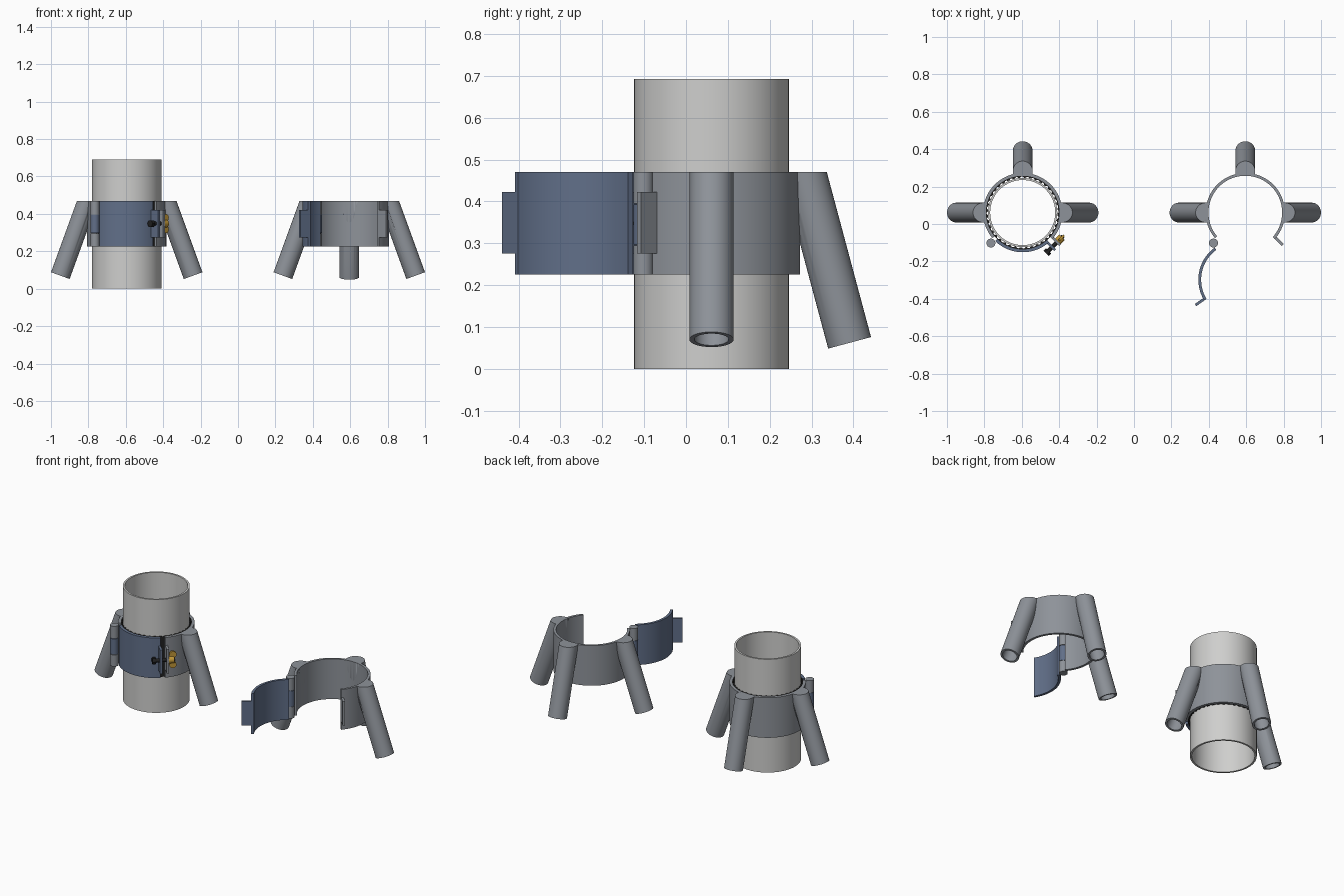
import bpy, bmesh, math
from mathutils import Matrix, Vector

if "Cube" in bpy.data.objects:
    bpy.data.objects.remove(bpy.data.objects["Cube"], do_unlink=True)


def material(name, r, g, b):
    m = bpy.data.materials.new(name)
    m.use_nodes = True
    m.diffuse_color = (r, g, b, 1)
    m.node_tree.nodes["Principled BSDF"].inputs["Base Color"].default_value = (r, g, b, 1)
    return m


GREY = material("steel grey", 0.27, 0.29, 0.32)
BLUE = material("slate blue", 0.12, 0.16, 0.25)
LIGHT = material("light grey", 0.62, 0.62, 0.61)
BLACK = material("rubber black", 0.015, 0.015, 0.015)
GOLD = material("brass gold", 0.55, 0.32, 0.04)

# Shared dimensions
Z0, Z1 = 0.225, 0.47            # collar bottom and top
R_IN, R_OUT = 0.197, 0.212      # collar wall
HINGE = Vector((-0.17, -0.163, 0))
SPLIT = math.radians(-45)       # direction of the clamping flanges
U = Vector((math.cos(SPLIT), math.sin(SPLIT), 0))
T = Vector((-math.sin(SPLIT), math.cos(SPLIT), 0))
BOLT = U * 0.242 + Vector((0, 0, 0.348))


def finish(name, bm, mat, matrix):
    bmesh.ops.recalc_face_normals(bm, faces=bm.faces)
    me = bpy.data.meshes.new(name)
    bm.to_mesh(me)
    bm.free()
    me.materials.append(mat)
    ob = bpy.data.objects.new(name, me)
    bpy.context.collection.objects.link(ob)
    ob.matrix_world = matrix
    bpy.ops.object.select_all(action="DESELECT")
    ob.select_set(True)
    bpy.context.view_layer.objects.active = ob
    bpy.ops.object.shade_smooth_by_angle(angle=math.radians(30))
    return ob


def lathe(profile, closed=True, steps=64):
    bm = bmesh.new()
    vs = [bm.verts.new((r, 0, z)) for r, z in profile]
    pairs = list(zip(vs, vs[1:])) + ([(vs[-1], vs[0])] if closed else [])
    es = [bm.edges.new(p) for p in pairs]
    bmesh.ops.spin(bm, geom=vs + es, cent=(0, 0, 0), axis=(0, 0, 1),
                   angle=math.tau, steps=steps)
    bmesh.ops.remove_doubles(bm, verts=bm.verts, dist=1e-5)
    return bm


def prism(outline, z0, z1):
    bm = bmesh.new()
    f = bm.faces.new([bm.verts.new((p[0], p[1], z0)) for p in outline])
    top = bmesh.ops.extrude_face_region(bm, geom=[f], use_keep_orig=True)["geom"]
    bmesh.ops.translate(bm, vec=(0, 0, z1 - z0),
                        verts=[g for g in top if isinstance(g, bmesh.types.BMVert)])
    return bm


def arc_band(a0, a1, n=48):
    angles = [math.radians(a0 + (a1 - a0) * i / n) for i in range(n + 1)]
    ring = [(R_OUT * math.cos(a), R_OUT * math.sin(a)) for a in angles]
    ring += [(R_IN * math.cos(a), R_IN * math.sin(a)) for a in reversed(angles)]
    return prism(ring, Z0, Z1)


def rod(p0, p1, radius, steps=32):
    d = p1 - p0
    bm = lathe([(0, 0), (radius, 0), (radius, d.length), (0, d.length)], False, steps)
    turn = d.to_track_quat("Z", "Y").to_matrix().to_4x4()
    bm.transform(Matrix.Translation(p0) @ turn)
    return bm


def subtract(ob, bm, matrix):
    cutter = finish("cutter", bm, GREY, matrix)
    cutter.hide_render = True
    mod = ob.modifiers.new("cut", "BOOLEAN")
    mod.operation, mod.solver, mod.object = "DIFFERENCE", "EXACT", cutter
    bpy.context.view_layer.update()
    bpy.context.view_layer.objects.active = ob
    while ob.modifiers[0] != mod:
        bpy.ops.object.modifier_move_up(modifier=mod.name)
    bpy.ops.object.modifier_apply(modifier=mod.name)
    bpy.data.objects.remove(cutter, do_unlink=True)


def flange(name, side, mat, matrix):
    # Radial clamping ear with a bolt hole
    corners = [U * r + T * t * side for r, t in
               ((0.203, 0.012), (0.264, 0.012), (0.264, 0.026), (0.203, 0.026))]
    ob = finish(name, prism(corners, 0.275, 0.422), mat, matrix)
    subtract(ob, rod(BOLT - T * 0.06, BOLT + T * 0.06, 0.017), matrix)


def knuckle(name, z0, z1, mat, matrix):
    up = Vector((0, 0, 1))
    finish(name, rod(HINGE + up * z0, HINGE + up * z1, 0.024), mat, matrix)


def leg(name, azimuth, tilt, foot_r, foot_z, matrix):
    # Socket tube, trimmed level with the collar top and cleared from its bore
    bm = lathe([(0, 0.5), (0.053, 0.5), (0.053, 0), (0.041, 0), (0.041, 0.2), (0, 0.2)],
               False, 40)
    bm.transform(Matrix.Rotation(math.radians(azimuth), 4, "Z")
                 @ Matrix.Translation((foot_r, 0, foot_z))
                 @ Matrix.Rotation(math.radians(-tilt), 4, "Y"))
    bmesh.ops.bisect_plane(bm, geom=bm.verts[:] + bm.edges[:] + bm.faces[:],
                           plane_co=(0, 0, Z1), plane_no=(0, 0, 1), clear_outer=True)
    bmesh.ops.holes_fill(bm, edges=[e for e in bm.edges if e.is_boundary])
    ob = finish(name, bm, GREY, matrix)
    subtract(ob, rod(Vector((0, 0, 0.1)), Vector((0, 0, 0.8)), R_IN, 64), matrix)


def clamp(prefix, x, door_angle):
    base = Matrix.Translation((x, 0.061, 0))
    # Fixed collar with its three sockets
    finish(prefix + "collar", arc_band(-41.6, 220), GREY, base)
    flange(prefix + "collar_flange", 1, GREY, base)
    leg(prefix + "left_leg", 0, 20, 0.355, 0.07, base)
    leg(prefix + "right_leg", 180, 20, 0.355, 0.07, base)
    leg(prefix + "back_leg", 90, 15, 0.33, 0.062, base)
    knuckle(prefix + "lower_knuckle", Z0, 0.295, GREY, base)
    knuckle(prefix + "upper_knuckle", 0.395, Z1, GREY, base)
    # Hinged door
    swing = (base @ Matrix.Translation(HINGE)
             @ Matrix.Rotation(math.radians(door_angle), 4, "Z")
             @ Matrix.Translation(-HINGE))
    finish(prefix + "door", arc_band(226, 311.6, 24), BLUE, swing)
    flange(prefix + "door_flange", -1, BLUE, swing)
    knuckle(prefix + "door_knuckle", 0.297, 0.393, BLUE, swing)
    return base


clamp("open_", 0.595, -100)
base = clamp("closed_", -0.595, 0)

# Pipe held by the closed clamp
finish("pipe", lathe([(0.185, 0), (0.185, 0.692), (0.174, 0.692), (0.174, 0)]), LIGHT, base)

# Ribbed rubber liner between pipe and collar
count = 160
bm = lathe([(0.186, Z0), (R_IN, Z0), (R_IN, Z1), (0.186, Z1)], steps=count)
for v in bm.verts:
    i = round(math.atan2(v.co.y, v.co.x) / math.tau * count) % 4
    if v.co.xy.length < 0.19 and i < 2:
        v.co.xy *= 1.035
finish("liner", bm, BLACK, base)

# Bolt and wing nut
finish("bolt_shank", rod(BOLT - T * 0.05, BOLT + T * 0.062, 0.011, 24), BLACK, base)
finish("bolt_head", rod(BOLT - T * 0.066, BOLT - T * 0.046, 0.02, 6), BLACK, base)
finish("nut_hub", rod(BOLT + T * 0.026, BOLT + T * 0.056, 0.021), GOLD, base)
for side, label in ((1, "upper"), (-1, "lower")):
    c = BOLT + T * 0.05 + Vector((0, 0, 0.031 * side))
    finish("nut_%s_wing" % label, rod(c - U * 0.006, c + U * 0.006, 0.02), GOLD, base)
